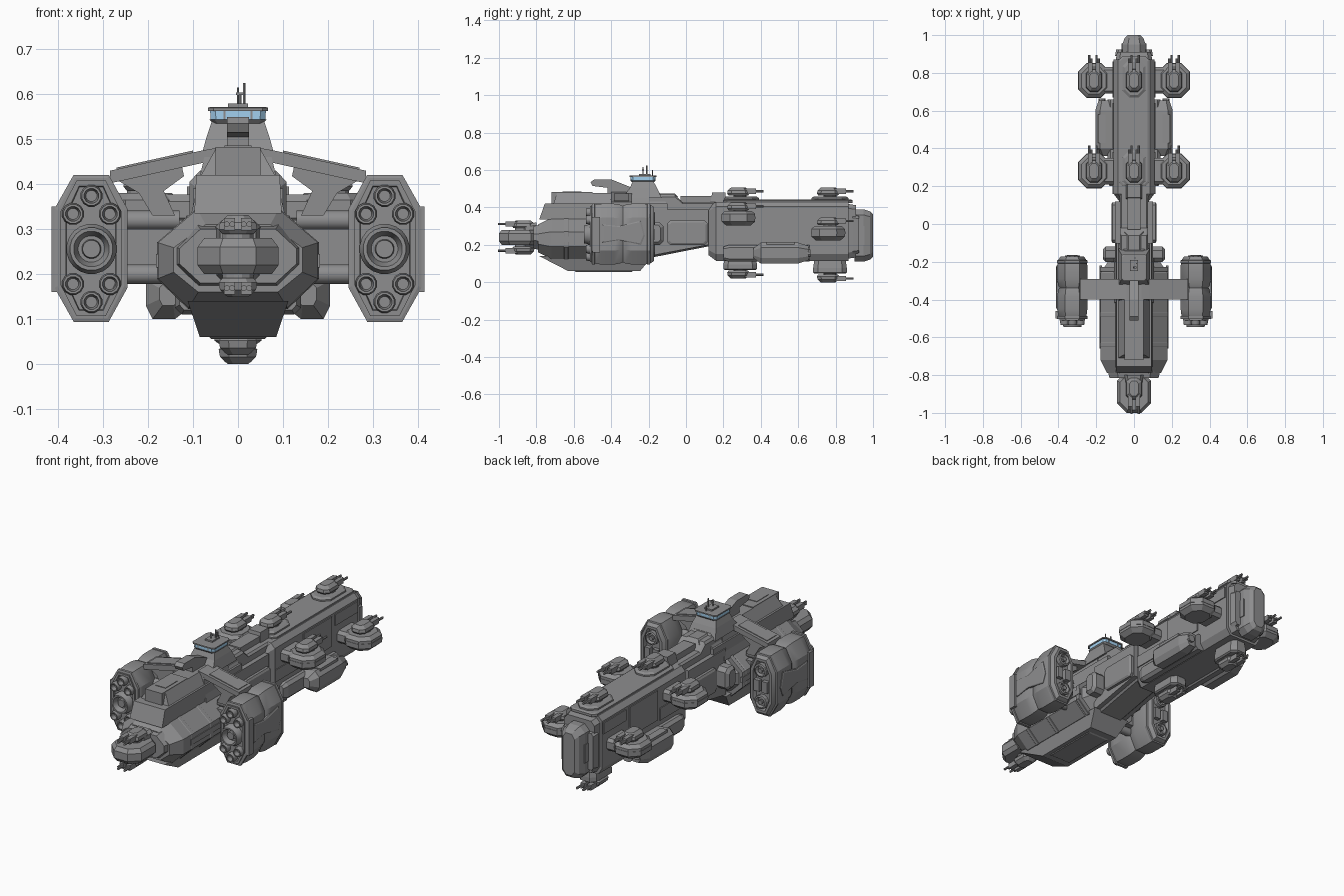
import bpy, bmesh, math

if "Cube" in bpy.data.objects:
    bpy.data.objects.remove(bpy.data.objects["Cube"])

AX = {'x': lambda u, v, t: (t, u, v), 'y': lambda u, v, t: (u, t, v), 'z': lambda u, v, t: (u, v, t)}
grey = bpy.data.materials.new("hull_grey")
grey.diffuse_color = (.27, .27, .275, 1)
grey.use_nodes = True
grey.node_tree.nodes["Principled BSDF"].inputs["Base Color"].default_value = grey.diffuse_color
blue = bpy.data.materials.new("window_blue")
blue.diffuse_color = (.38, .66, .9, 1)
blue.use_nodes = True
blue.node_tree.nodes["Principled BSDF"].inputs["Base Color"].default_value = blue.diffuse_color


def loft(name, rings, mirror=False, smooth=None, mat=grey):
    """Skin a list of equal-length point rings, cap both ends."""
    bm = bmesh.new()
    vs = [[bm.verts.new(p) for p in r] for r in rings]
    n = len(vs[0])
    for a, b in zip(vs, vs[1:]):
        for i in range(n):
            bm.faces.new((a[i], a[(i + 1) % n], b[(i + 1) % n], b[i]))
    bm.faces.new(vs[0])
    bm.faces.new(vs[-1])
    bmesh.ops.recalc_face_normals(bm, faces=bm.faces)
    me = bpy.data.meshes.new(name)
    bm.to_mesh(me)
    bm.free()
    ob = bpy.data.objects.new(name, me)
    bpy.context.collection.objects.link(ob)
    if mirror:
        ob.modifiers.new("Mirror", 'MIRROR')
    me.materials.append(mat)
    if smooth:
        bpy.context.view_layer.objects.active = ob
        ob.select_set(True)
        bpy.ops.object.shade_smooth_by_angle(angle=math.radians(smooth))
        ob.select_set(False)
    return ob


def prism(name, pts, axis, rings, **kw):
    """Sweep a 2D profile along an axis; rings are (position, inset)."""
    us, vs = [p[0] for p in pts], [p[1] for p in pts]
    cu, cv = (min(us) + max(us)) / 2, (min(vs) + max(vs)) / 2
    hu, hv = (max(us) - min(us)) / 2, (max(vs) - min(vs)) / 2
    return loft(name, [[AX[axis](cu + (u - cu) * (1 - i / hu), cv + (v - cv) * (1 - i / hv), t)
                        for u, v in pts] for t, i in rings], **kw)


def rect(u0, u1, v0, v1, c=0):
    if not c:
        return [(u0, v0), (u1, v0), (u1, v1), (u0, v1)]
    return [(u0 + c, v0), (u1 - c, v0), (u1, v0 + c), (u1, v1 - c),
            (u1 - c, v1), (u0 + c, v1), (u0, v1 - c), (u0, v0 + c)]


def box(name, x0, x1, y0, y1, z0, z1, **kw):
    return prism(name, rect(x0, x1, y0, y1), 'z', [(z0, 0), (z1, 0)], **kw)


def circle(u, v, r, n=16):
    return [(u + r * math.cos(2 * math.pi * (i + .5) / n), v + r * math.sin(2 * math.pi * (i + .5) / n)) for i in range(n)]


def sym(half):
    """Close a half profile across x = 0."""
    return half + [(-u, v) for u, v in reversed(half)]


def frustum(name, lo, z0, hi, z1, **kw):
    return loft(name, [[(u, v, z) for u, v in rect(*r)] for r, z in ((lo, z0), (hi, z1))], **kw)


def turret(name, x, y, z, fy=1, fz=1, mirror=False):
    ys = sorted((y - fy * .07, y + fy * .05))
    prism(name + "_ring", circle(x, y, .036, 12), 'z', [(z - fz * .01, 0), (z + fz * .01, 0)], mirror=mirror)
    prism(name + "_house", rect(x - .043, x + .043, *ys, .022), 'z',
          [(z + fz * t, i) for t, i in ((.004, .008), (.014, 0), (.03, .003), (.046, .02))], mirror=mirror)
    for i in (-1, 1):
        bx, bz = x + i * .019, z + fz * .026
        b = sorted((y + fy * .02, y + fy * .085))
        box(name + "_breech", bx - .012, bx + .012, *b, bz - .014, bz + .014, mirror=mirror)
        for j in (-1, 1):
            prism(name + "_barrel", circle(bx + j * .006, bz, .0065, 8), 'y',
                  [(y + fy * .06, 0), (y + fy * (.115 + .01 * j), 0)], mirror=mirror, smooth=40)


# Rear hull: octagonal body with raised end plates
OCT = sym([(.09, .345), (.178, .27), (.178, .19), (.11, .125)])
prism("rear_hull", OCT, 'y', [(-.79, .035), (-.72, 0), (-.26, 0), (-.17, .06)])
prism("rear_end_plate", rect(-.14, .14, .17, .31, .05), 'y', [(-.815, .01), (-.77, 0)])
frustum("keel", (-.085, .085, -.63, -.245), .06, (-.112, .112, -.785, -.18), .14)
frustum("keel_panel", (-.06, .06, -.59, -.29), .056, (-.065, .065, -.6, -.28), .062)
for y in (-.64, -.48, -.24):
    prism("hull_rib", OCT, 'y', [(y - .012, 0), (y - .009, -.002), (y + .009, -.002), (y + .012, 0)])
box("hull_side_strip", .17, .182, -.66, -.22, .215, .245, mirror=True)

# Nose gun platform with turrets above and below
prism("nose_platform", rect(-.09, .09, -1, -.78, .05), 'z', [(.2, .015), (.22, 0), (.26, 0), (.28, .015)])
prism("nose_root", rect(-.05, .05, .18, .32, .015), 'y', [(-.86, .01), (-.8, 0)])
turret("nose_top_turret", 0, -.88, .285, -1, 1)
turret("nose_lower_turret", 0, -.88, .195, -1, -1)

# Superstructure on the rear hull
frustum("deck_lower", (-.097, .097, -.785, -.1), .335, (-.093, .093, -.755, -.1), .42)
frustum("deck_upper", (-.085, .085, -.71, -.1), .415, (-.05, .05, -.69, -.14), .478)
box("deck_slot", -.05, .05, -.72, -.5, .42, .483)
box("deck_vent", -.03, .03, -.66, -.56, .48, .486)
frustum("deck_shoulder", (-.105, .105, -.42, -.18), .33, (-.075, .075, -.4, -.2), .46)
prism("dorsal_fin", [(-.51, .535), (-.49, .55), (-.4, .55), (-.3, .51), (-.28, .47), (-.42, .47), (-.42, .505), (-.5, .515)],
      'x', [(-.024, 0), (.024, 0)])

# Bridge tower
frustum("tower_base", (-.085, .085, -.34, -.13), .45, (-.07, .07, -.3, -.155), .505)
frustum("tower_neck", (-.07, .07, -.3, -.155), .505, (-.058, .058, -.285, -.175), .54)
prism("bridge_floor", rect(-.064, .064, -.298, -.162, .012), 'z', [(.535, .008), (.544, 0)])
prism("bridge_windows", rect(-.062, .062, -.296, -.164, .012), 'z', [(.544, .001), (.564, 0)], mat=blue)
prism("bridge_roof", rect(-.067, .067, -.302, -.158, .012), 'z', [(.563, 0), (.57, 0), (.572, .006)])
for x in (-.03, .03):
    box("window_post", x - .002, x + .002, -.298, -.162, .544, .565)
box("roof_box", -.022, .022, -.25, -.19, .57, .58)
for x, y, h in ((.0, -.23, .615), (.014, -.21, .625), (.005, -.18, .6)):
    prism("antenna", circle(x, y, .003, 6), 'z', [(.57, 0), (h, 0)])
box("antenna_bar", -.004, .012, -.235, -.225, .598, .604)

# Neck joining rear hull and bow
prism("neck", [(-.22, .125), (.11, .19), (.2, .19), (.2, .43), (-.02, .43), (-.06, .468), (-.22, .468)],
      'x', [(-.075, .012), (-.065, 0), (.065, 0), (.075, .012)])
prism("neck_flank", [(-.2, .14), (.12, .2), (.12, .39), (-.2, .39)], 'x', [(.06, 0), (.1, 0)], mirror=True)
prism("neck_panel", rect(-.1, .115, .2, .33, .015), 'x', [(.09, 0), (.114, 0), (.12, .01)], mirror=True)
box("neck_top_block", -.035, .035, -.03, .15, .425, .462)
frustum("neck_spine", (-.05, .05, -.17, -.04), .455, (-.03, .03, -.15, -.06), .475)
frustum("bow_ridge_block", (-.045, .045, .13, .21), .42, (-.035, .035, .14, .21), .48)
prism("neck_shoulder", rect(-.2, -.12, .2, .32, .02), 'x', [(.08, 0), (.15, 0), (.165, .015)], mirror=True)

# Bow hull with panels and cap
BOW = sym([(.085, .43), (.108, .405), (.108, .15), (.085, .115)])
prism("bow_hull", BOW, 'y', [(.12, .03), (.16, 0), (.87, 0), (.87, .012), (.91, .018)])
prism("bow_top_plate", rect(-.08, .08, .2, .89, .02), 'z', [(.425, 0), (.438, 0), (.442, .008)])
box("bow_side_panel", .1, .113, .4, .64, .235, .395, mirror=True)
box("bow_side_panel_rear", .1, .113, .16, .38, .225, .29, mirror=True)
box("bow_side_panel_front", .1, .113, .67, .86, .335, .395, mirror=True)
prism("bow_cap", rect(-.062, .062, .11, .39, .03), 'y', [(.9, 0), (.95, 0), (.985, .012), (1, .028)])
box("bow_cap_band", -.066, .066, .91, .955, .2, .3)
prism("bow_cap_cheek", rect(.05, .1, .15, .36, .015), 'y', [(.89, 0), (.925, .006)], mirror=True)

# Lower flank pods
prism("flank_pod", [(.09, .2), (.18, .212), (.205, .185), (.205, .13), (.19, .1), (.14, .1), (.09, .14)], 'y',
      [(.36, .03), (.4, 0), (.6, 0), (.655, .018)], mirror=True)
prism("flank_pod_root", rect(.08, .14, .11, .2, .015), 'y', [(.2, .01), (.23, 0), (.66, 0)], mirror=True)
box("flank_pod_plate", .15, .19, .43, .58, .2, .215, mirror=True)
prism("flank_pod_port", circle(.17, .155, .02, 10), 'y', [(.6, 0), (.665, 0)], mirror=True)

# Bow turrets: dorsal, ventral and side sponsons
for y, zs, zb in ((.29, .345, .066), (.77, .265, .046)):
    prism("dorsal_pedestal", rect(-.06, .06, y - .1, y + .1, .035), 'z', [(.435, 0), (.45, 0), (.458, .012)])
    turret("dorsal_turret", 0, y, .46)
    prism("ventral_pedestal", rect(-.052, .052, y - .09, y + .09, .025), 'z', [(.13, .008), (zb + .03, 0), (zb + .006, 0), (zb, .008)])
    turret("ventral_turret", 0, y, zb, 1, -1)
    prism("sponson", rect(.13, .295, y - .1, y + .08, .045), 'z',
          [(zs - .042, .025), (zs - .02, 0), (zs + .02, 0), (zs + .036, .018)], mirror=True)
    prism("sponson_arm", rect(y - .08, y + .06, zs - .035, zs + .032, .015), 'x', [(.08, 0), (.2, 0)], mirror=True)
    prism("sponson_band", rect(.128, .297, y - .102, y + .082, .046), 'z', [(zs - .006, 0), (zs + .006, 0)], mirror=True)
    turret("sponson_turret", .212, y, zs + .036, 1, 1, True)

# Engine arms, braces and pylons
prism("engine_arm", [(.04, .482), (.08, .475), (.285, .43), (.285, .402), (.08, .447), (.04, .45)], 'y', [(-.4, 0), (-.29, 0)], mirror=True)
prism("arm_fairing", [(.1, .462), (.27, .425), (.27, .437), (.1, .475)], 'y', [(-.385, 0), (-.305, 0)], mirror=True)
prism("arm_brace", [(.27, .41), (.125, .44), (.12, .418), (.165, .385), (.14, .33), (.19, .33), (.22, .38)], 'y', [(-.38, 0), (-.31, 0)], mirror=True)
box("engine_pylon", .14, .27, -.385, -.305, .22, .3, mirror=True)
for z in (.2, .26, .32):
    prism("pylon_tube", circle(-.345, z, .022, 10), 'x', [(.13, 0), (.27, 0)], mirror=True, smooth=40)

# Engine pods: tall octagons with padded waists
POD = [(.288, .42), (.365, .42), (.407, .345), (.407, .17), (.365, .095), (.288, .095), (.247, .17), (.247, .345)]
prism("engine_pod", POD, 'y', [(-.19, .04), (-.172, .032), (-.172, .018), (-.19, .006), (-.22, 0), (-.29, 0), (-.325, .006), (-.338, .012),
      (-.351, .006), (-.385, 0), (-.45, 0), (-.485, .004), (-.5, .012), (-.512, .012), (-.512, .024), (-.488, .03)], mirror=True, smooth=28)
for y in (-.2, -.495):
    prism("engine_collar", POD, 'y', [(y - .009, .006), (y - .007, -.001), (y + .007, -.001), (y + .009, .006)], mirror=True)
prism("engine_side_panel", [(-.45, .21), (-.36, .225), (-.24, .2), (-.22, .25), (-.24, .33), (-.36, .3), (-.45, .31)],
      'x', [(.4, 0), (.41, 0), (.413, .008)], mirror=True)
box("engine_rail", .4, .415, -.5, -.46, .16, .35, mirror=True)

# Engine nozzles: one large, six small
CX, CZ = .326, .256
prism("main_nozzle", circle(CX, CZ, .056, 20), 'y',
      [(-.48, 0), (-.52, 0), (-.527, .004), (-.545, .008), (-.545, .016), (-.515, .026), (-.515, .034), (-.53, .036), (-.53, .05)], mirror=True, smooth=35)
for dx, dz in ((0, .118), (0, -.118), (.041, .078), (-.041, .078), (.041, -.078), (-.041, -.078)):
    prism("small_nozzle", circle(CX + dx, CZ + dz, .025, 12), 'y',
          [(-.48, 0), (-.52, 0), (-.535, .003), (-.535, .008), (-.51, .012), (-.51, .022)], mirror=True, smooth=35)

# Forward engine face: ports and vents
for dz in (.085, -.085):
    prism("intake_port", circle(CX, CZ + dz, .036, 12), 'y', [(-.2, 0), (-.168, 0), (-.165, .008), (-.18, .014), (-.18, .03)], mirror=True)
    prism("intake_hub", circle(CX, CZ + dz, .012, 8), 'y', [(-.19, 0), (-.165, 0)], mirror=True)
for dx in (-.024, .024):
    box("intake_vent", CX + dx - .016, CX + dx + .016, -.2, -.168, CZ - .03, CZ + .03, mirror=True)
